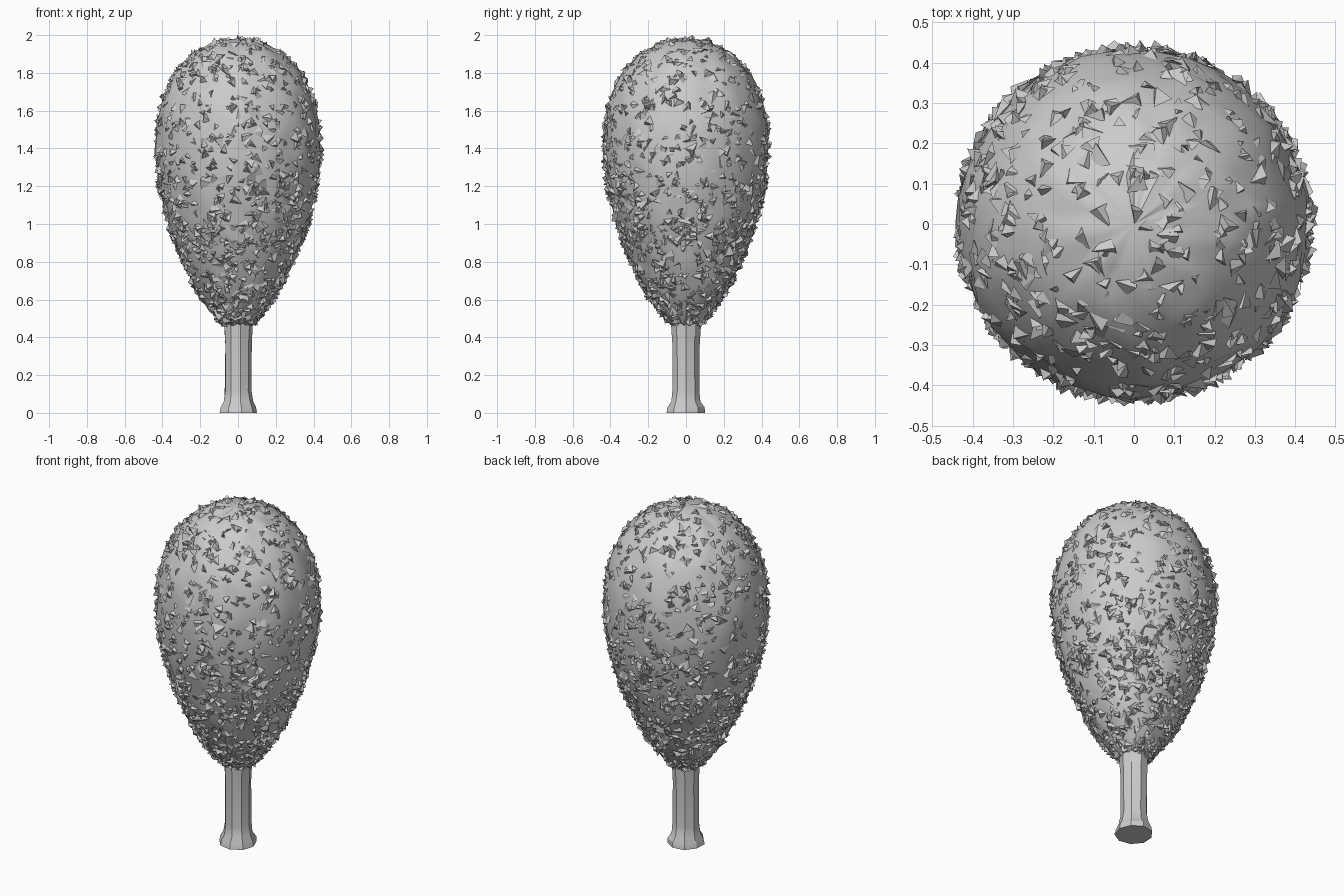
import bpy, bmesh, math, random
from mathutils import Vector

random.seed(7)
if "Cube" in bpy.data.objects:
    bpy.data.objects.remove(bpy.data.objects["Cube"], do_unlink=True)

grey = bpy.data.materials.new("plain grey")
grey.use_nodes = True
grey.diffuse_color = (0.6, 0.6, 0.6, 1)
grey.node_tree.nodes["Principled BSDF"].inputs["Base Color"].default_value = (0.6, 0.6, 0.6, 1)

# Egg-shaped crown outline: (radius, height)
CROWN = [(0.0, 0.455), (0.08, 0.47), (0.125, 0.52), (0.195, 0.61), (0.25, 0.71),
         (0.295, 0.81), (0.34, 0.92), (0.38, 1.04), (0.418, 1.2), (0.437, 1.38),
         (0.428, 1.54), (0.395, 1.68), (0.335, 1.8), (0.24, 1.9), (0.12, 1.965), (0.0, 1.985)]
TRUNK = [(0.102, 0.0), (0.098, 0.03), (0.08, 0.06), (0.073, 0.12), (0.073, 0.36), (0.08, 0.5)]


def make_object(name, bm, angle):
    bmesh.ops.recalc_face_normals(bm, faces=bm.faces)
    mesh = bpy.data.meshes.new(name)
    bm.to_mesh(mesh)
    bm.free()
    mesh.materials.append(grey)
    obj = bpy.data.objects.new(name, mesh)
    bpy.context.collection.objects.link(obj)
    bpy.ops.object.select_all(action="DESELECT")
    obj.select_set(True)
    bpy.context.view_layer.objects.active = obj
    bpy.ops.object.shade_smooth_by_angle(angle=math.radians(angle))
    return obj


def lathe(profile, sides):
    bm = bmesh.new()
    verts = [bm.verts.new((r, 0, z)) for r, z in profile]
    edges = [bm.edges.new(pair) for pair in zip(verts, verts[1:])]
    bmesh.ops.spin(bm, geom=verts + edges, axis=(0, 0, 1), cent=(0, 0, 0),
                   angle=math.tau, steps=sides, use_duplicate=False)
    bmesh.ops.remove_doubles(bm, verts=bm.verts, dist=0.0005)
    return bm


def crown_point(t, turn):
    """Point and outward normal at fraction t along the outline."""
    f = t * (len(CROWN) - 1)
    i = min(int(f), len(CROWN) - 2)
    (r0, z0), (r1, z1) = CROWN[i], CROWN[i + 1]
    r, z = r0 + (r1 - r0) * (f - i), z0 + (z1 - z0) * (f - i)
    c, s = math.cos(turn), math.sin(turn)
    normal = Vector(((z1 - z0) * c, (z1 - z0) * s, r0 - r1)).normalized()
    return Vector((r * c, r * s, z)), normal, r


# Trunk with a flared foot
bm = lathe(TRUNK, 9)
for v in bm.verts:
    wobble = random.uniform(0.96, 1.04)
    v.co.x *= wobble
    v.co.y *= wobble
bmesh.ops.holes_fill(bm, edges=[e for e in bm.edges if e.is_boundary], sides=0)
make_object("trunk", bm, 30)

# Crown body, roughened like clipped foliage
bm = lathe(CROWN, 40)
bmesh.ops.subdivide_edges(bm, cuts=1, use_grid_fill=True,
                          edges=[e for e in bm.edges if abs(e.verts[0].co.z - e.verts[1].co.z) > 0.05])
bmesh.ops.triangulate(bm, faces=bm.faces)
bm.normal_update()
shifts = [(v, v.normal * random.uniform(-0.008, 0.008)) for v in bm.verts]
for v, shift in shifts:
    v.co += shift
make_object("crown_body", bm, 40)

# Leaf tufts: small tilted pyramids half sunk into the crown
bm = bmesh.new()
count = 0
while count < 1900:
    t = random.uniform(0.06, 0.99)
    point, normal, radius = crown_point(t, random.uniform(0, math.tau))
    if random.random() > radius / 0.45:
        continue
    if point.z > 1.25 and random.random() < 0.4:
        continue
    count += 1
    side = normal.orthogonal().normalized()
    other = normal.cross(side)
    size = random.uniform(0.018, 0.04)
    start = random.uniform(0, math.tau)
    ring = []
    for k in range(3):
        a = start + k * math.tau / 3 + random.uniform(-0.4, 0.4)
        ring.append(bm.verts.new(point + (side * math.cos(a) + other * math.sin(a)) * size
                                 + normal * random.uniform(-0.016, 0.008)))
    lean = (side * random.uniform(-1, 1) + other * random.uniform(-1, 1)) * size * 0.8
    tip = bm.verts.new(point + lean + normal * random.uniform(0.008, 0.024))
    for k in range(3):
        bm.faces.new((ring[k], ring[(k + 1) % 3], tip))
    bm.faces.new(ring[::-1])
make_object("crown_leaf_tufts", bm, 20)
